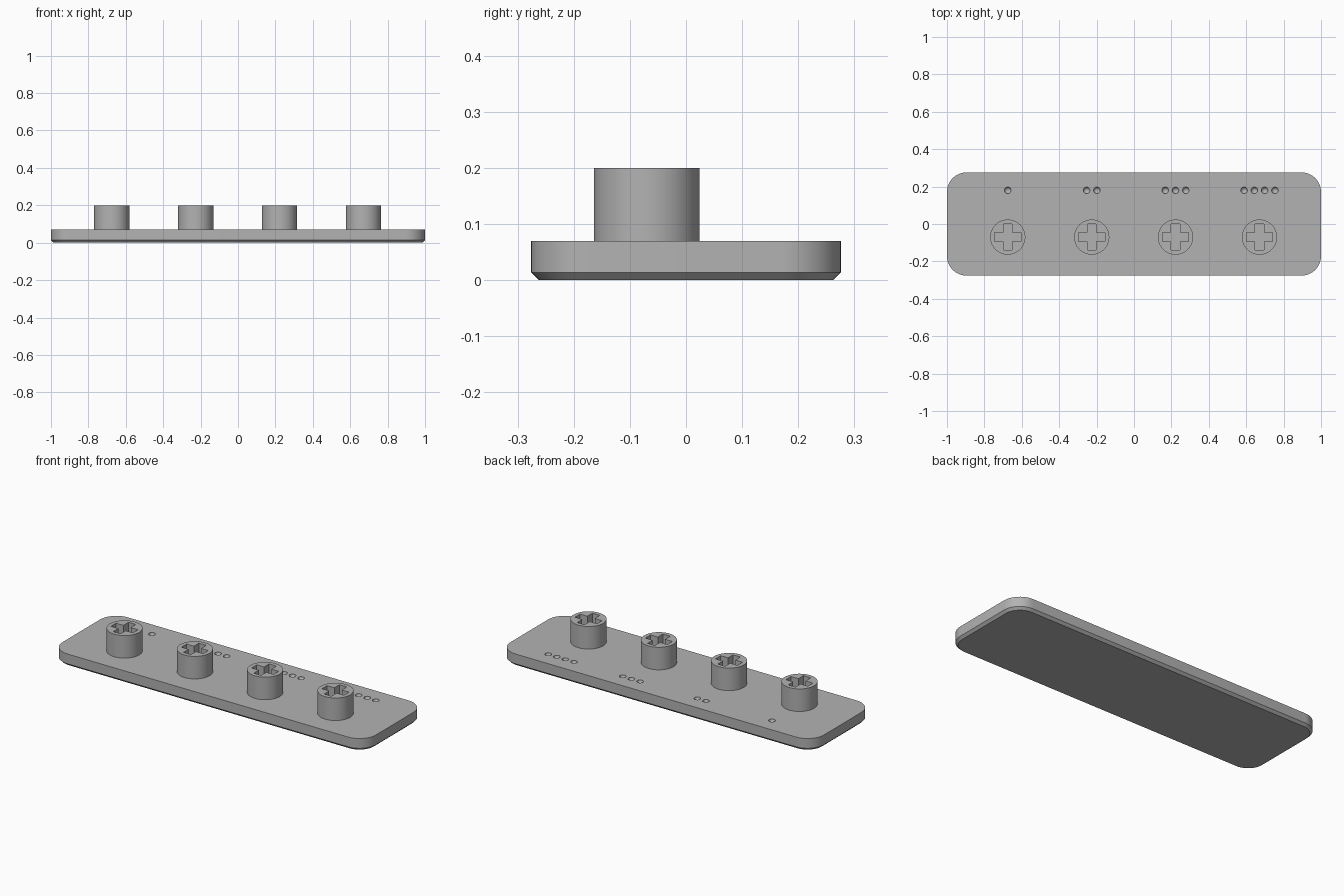
import bpy, bmesh, math

if "Cube" in bpy.data.objects:
    bpy.data.objects.remove(bpy.data.objects["Cube"])

LENGTH, WIDTH, TOP = 2.0, 0.552, 0.07
CHAMFER, CORNER = 0.0137, 0.105
POST_R, POST_TOP, POST_Y = 0.094, 0.20, -0.07
DOT_R, DOT_Y, DOT_STEP = 0.018, 0.18, 0.055
COLUMNS = [-0.675, -0.226, 0.222, 0.671]

grey = bpy.data.materials.new("light grey")
grey.diffuse_color = (0.45, 0.45, 0.45, 1)
grey.use_nodes = True
grey.node_tree.nodes["Principled BSDF"].inputs["Base Color"].default_value = grey.diffuse_color


def make_object(name, bm):
    bmesh.ops.recalc_face_normals(bm, faces=bm.faces)
    mesh = bpy.data.meshes.new(name)
    bm.to_mesh(mesh)
    bm.free()
    mesh.materials.append(grey)
    obj = bpy.data.objects.new(name, mesh)
    bpy.context.collection.objects.link(obj)
    return obj


def loft(name, layers):
    """Skin a stack of (outline, z) layers and cap both ends."""
    bm = bmesh.new()
    rings = [[bm.verts.new((x, y, z)) for x, y in pts] for pts, z in layers]
    n = len(rings[0])
    for a, b in zip(rings, rings[1:]):
        for i in range(n):
            j = (i + 1) % n
            bm.faces.new((a[i], a[j], b[j], b[i]))
    bm.faces.new(rings[0][::-1])
    bm.faces.new(rings[-1])
    return make_object(name, bm)


def rounded_rect(inset, steps=12):
    r = CORNER - inset
    cx, cy = LENGTH / 2 - CORNER, WIDTH / 2 - CORNER
    pts = []
    for q, (sx, sy) in enumerate([(1, 1), (-1, 1), (-1, -1), (1, -1)]):
        for i in range(steps + 1):
            a = math.pi / 2 * (q + i / steps)
            pts.append((sx * cx + r * math.cos(a), sy * cy + r * math.sin(a)))
    return pts


def circle(cx, cy, r, n=64):
    return [(cx + r * math.cos(2 * math.pi * i / n),
             cy + r * math.sin(2 * math.pi * i / n)) for i in range(n)]


def cross(cx, cy, arm=0.07, half=0.0235):
    quarter = [(arm, -half), (arm, half), (half, half)]
    pts = []
    for c, s in [(1, 0), (0, 1), (-1, 0), (0, -1)]:
        pts += [(cx + c * x - s * y, cy + s * x + c * y) for x, y in quarter]
    return pts


def cut(obj, cutter):
    cutter.hide_render = True
    mod = obj.modifiers.new("cut", 'BOOLEAN')
    mod.operation, mod.solver, mod.object = 'DIFFERENCE', 'EXACT', cutter
    bpy.context.view_layer.objects.active = obj
    bpy.ops.object.modifier_apply(modifier=mod.name)
    bpy.data.objects.remove(cutter)


def smooth(obj):
    bpy.ops.object.select_all(action='DESELECT')
    obj.select_set(True)
    bpy.context.view_layer.objects.active = obj
    bpy.ops.object.shade_smooth_by_angle(angle=math.radians(30))


# Base plate with a chamfered lower edge
plate = loft("base_plate", [(rounded_rect(CHAMFER), 0),
                            (rounded_rect(0), CHAMFER),
                            (rounded_rect(0), TOP)])

# Counting dimples: one to four round dents behind the posts
bm = bmesh.new()
for count, cx in enumerate(COLUMNS, 1):
    for i in range(count):
        ball = bmesh.ops.create_uvsphere(bm, u_segments=24, v_segments=13, radius=DOT_R)
        bmesh.ops.translate(bm, verts=ball["verts"],
                            vec=(cx + (i - (count - 1) / 2) * DOT_STEP, DOT_Y, TOP))
cut(plate, make_object("dimple_cutter", bm))
smooth(plate)

# Round posts with cross-shaped sockets reaching down to the plate
for number, cx in enumerate(COLUMNS, 1):
    outline = circle(cx, POST_Y, POST_R)
    post = loft(f"post_{number}", [(outline, TOP), (outline, POST_TOP)])
    socket = cross(cx, POST_Y)
    cut(post, loft("socket_cutter", [(socket, TOP - 0.02), (socket, POST_TOP + 0.02)]))
    smooth(post)
